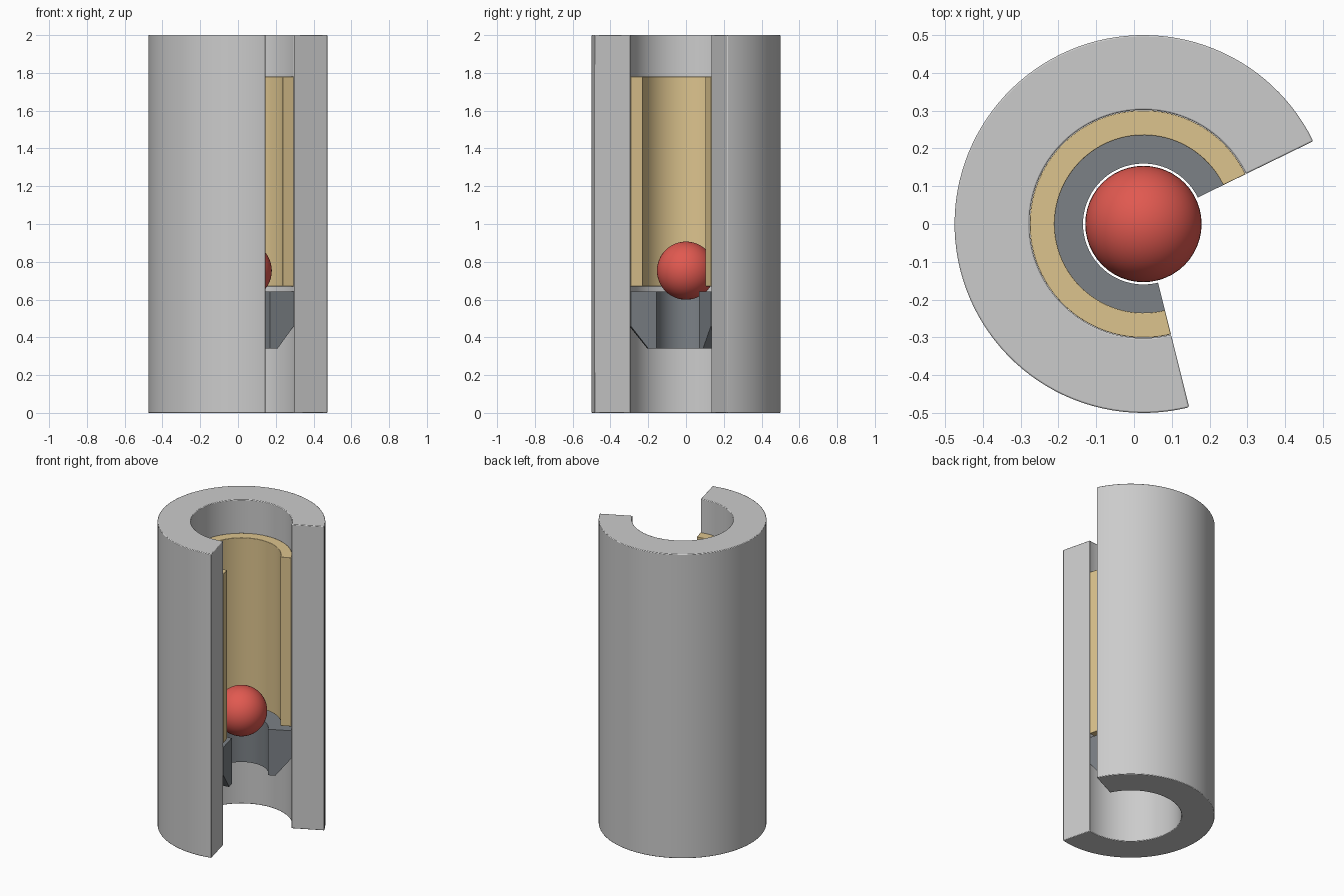
import bpy, bmesh, math

if "Cube" in bpy.data.objects:
    bpy.data.objects.remove(bpy.data.objects["Cube"])

CX = 0.025                                   # axis of the tube
START, END = math.radians(26), math.radians(284)
STEPS = 86


def material(name, rgb):
    m = bpy.data.materials.new(name)
    m.diffuse_color = (*rgb, 1)
    m.use_nodes = True
    m.node_tree.nodes["Principled BSDF"].inputs["Base Color"].default_value = m.diffuse_color
    return m


def sector(name, profile, mat=None, bevel=0.0):
    """Sweep a closed (radius, z) profile round the axis, leaving the cutaway open."""
    bm = bmesh.new()
    rings = []
    for i in range(STEPS + 1):
        a = START + (END - START) * i / STEPS
        rings.append([bm.verts.new((r * math.cos(a), r * math.sin(a), z)) for r, z in profile])
    n = len(profile)
    for a, b in zip(rings, rings[1:]):
        for j in range(n):
            k = (j + 1) % n
            bm.faces.new((a[j], a[k], b[k], b[j]))
    bm.faces.new(rings[0])
    bm.faces.new(rings[-1])
    bmesh.ops.recalc_face_normals(bm, faces=bm.faces)
    me = bpy.data.meshes.new(name)
    bm.to_mesh(me)
    bm.free()
    ob = bpy.data.objects.new(name, me)
    ob.location.x = CX
    bpy.context.collection.objects.link(ob)
    if mat:
        me.materials.append(mat)
    if bevel:
        mod = ob.modifiers.new("edge_bevel", 'BEVEL')
        mod.width = bevel
        mod.segments = 2
        mod.limit_method = 'ANGLE'
        mod.angle_limit = math.radians(40)
    bpy.ops.object.select_all(action='DESELECT')
    ob.select_set(True)
    bpy.context.view_layer.objects.active = ob
    bpy.ops.object.shade_smooth_by_angle(angle=math.radians(30))
    return ob


def tube(r_in, r_out, z0, z1):
    return [(r_in, z0), (r_out, z0), (r_out, z1), (r_in, z1)]


# Outer housing, cut open at the front right
sector("housing", tube(0.302, 0.5, 0, 2), bevel=0.004)

# Brass-coloured liner
sector("liner_sleeve", tube(0.235, 0.301, 0.67, 1.78),
       material("liner_tan", (0.72, 0.55, 0.27)), bevel=0.002)

# Valve seat with chamfered underside
sector("valve_seat", [(0.16, 0.34), (0.205, 0.34), (0.301, 0.46), (0.301, 0.642), (0.16, 0.642)],
       material("seat_dark_grey", (0.2, 0.22, 0.24)))

# Ball above the seat
bpy.ops.mesh.primitive_uv_sphere_add(segments=48, ring_count=24, radius=0.154,
                                     location=(CX, 0, 0.753))
ball = bpy.context.object
ball.name = "ball"
ball.data.materials.append(material("ball_red", (0.75, 0.1, 0.08)))
bpy.ops.object.shade_smooth()
